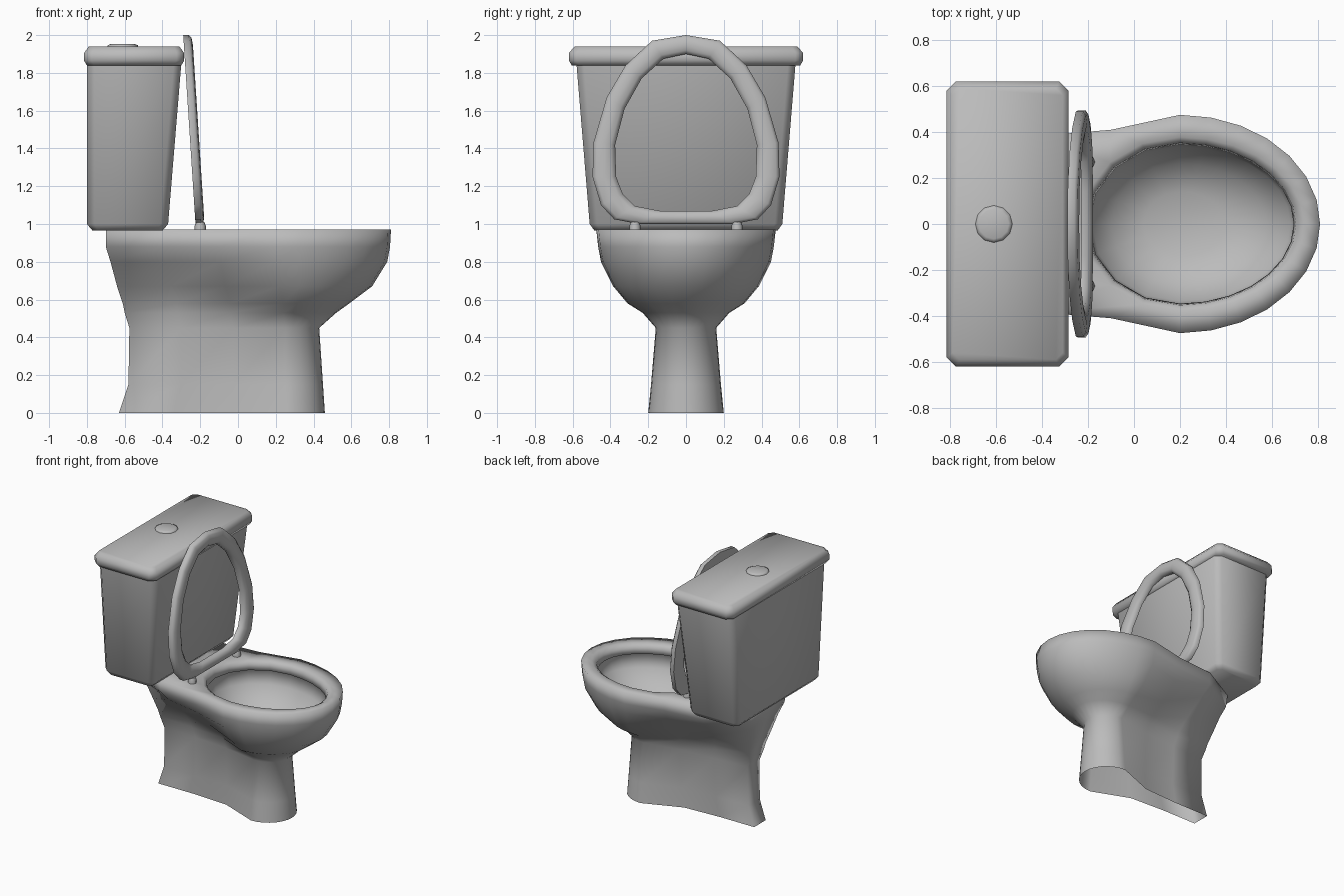
import bpy, bmesh
from math import sin, cos, pi, radians

if "Cube" in bpy.data.objects:
    bpy.data.objects.remove(bpy.data.objects["Cube"])

ceramic = bpy.data.materials.new("grey_ceramic")
ceramic.use_nodes = True
ceramic.diffuse_color = (0.5, 0.5, 0.5, 1)
ceramic.node_tree.nodes["Principled BSDF"].inputs["Base Color"].default_value = (0.5, 0.5, 0.5, 1)


def loft(name, rings, cap_start=True, cap_end=True, wrap=False, angle=60):
    """Skin a list of equal-length point rings."""
    bm = bmesh.new()
    loops = [[bm.verts.new(p) for p in ring] for ring in rings]
    pairs = list(zip(loops, loops[1:]))
    if wrap:
        pairs.append((loops[-1], loops[0]))
    for a, b in pairs:
        for i in range(len(a)):
            j = (i + 1) % len(a)
            bm.faces.new((a[i], a[j], b[j], b[i]))
    if cap_start and not wrap:
        bm.faces.new(loops[0][::-1])
    if cap_end and not wrap:
        bm.faces.new(loops[-1])
    bmesh.ops.recalc_face_normals(bm, faces=bm.faces)
    mesh = bpy.data.meshes.new(name)
    bm.to_mesh(mesh)
    bm.free()
    mesh.materials.append(ceramic)
    obj = bpy.data.objects.new(name, mesh)
    bpy.context.collection.objects.link(obj)
    bpy.ops.object.select_all(action="DESELECT")
    obj.select_set(True)
    bpy.context.view_layer.objects.active = obj
    bpy.ops.object.shade_smooth_by_angle(angle=radians(angle))


def mirrored(half):
    """Close a half outline (first and last points on the centre line)."""
    return half + [(x, -y, z) for x, y, z in half[-2:0:-1]]


STEPS = 7


def body_ring(z, back, mid, front, w_back, w_rear, w_waist, w_mid):
    """Half-ellipse nose with a tapering rear part."""
    half = []
    for i in range(STEPS):
        a = pi / 2 * i / STEPS
        half.append((mid + (front - mid) * cos(a), w_mid * sin(a), z))
    for t, w in ((0, w_mid), (1/3, w_waist), (2/3, w_rear), (1, w_back), (1, 0)):
        half.append((mid + (back - mid) * t, w, z))
    return mirrored(half)


def basin_ring(scale, z):
    """Egg-shaped opening with the same point count as the body."""
    angles = [pi / 2 * i / STEPS for i in range(STEPS)]
    angles += [pi / 2 + pi / 8 * i for i in range(5)]
    half = []
    for a in angles:
        reach = 0.5 if cos(a) > 0 else 0.4
        half.append((0.2 + scale * reach * cos(a), scale * 0.35 * sin(a), z))
    return mirrored(half)


# Pedestal with a narrow spine, bowl, rim and basin in one skin, open at the floor
levels = [
    (0.00, -0.63, 0.25, 0.46, 0.07, 0.07, 0.085, 0.20),
    (0.15, -0.58, 0.25, 0.45, 0.07, 0.075, 0.09, 0.185),
    (0.45, -0.575, 0.25, 0.43, 0.075, 0.09, 0.11, 0.16),
    (0.53, -0.60, 0.24, 0.52, 0.09, 0.105, 0.13, 0.23),
    (0.58, -0.61, 0.24, 0.59, 0.10, 0.12, 0.155, 0.31),
    (0.67, -0.64, 0.22, 0.71, 0.12, 0.175, 0.25, 0.385),
    (0.80, -0.675, 0.20, 0.79, 0.16, 0.30, 0.36, 0.45),
    (0.88, -0.70, 0.20, 0.805, 0.20, 0.37, 0.40, 0.465),
    (0.97, -0.70, 0.20, 0.81, 0.22, 0.385, 0.41, 0.475),
]
basin = [(1.08, 0.97), (1.01, 0.95), (0.99, 0.9), (1.05, 0.89),
         (0.96, 0.8), (0.75, 0.69), (0.4, 0.63)]
loft("bowl_and_pedestal", [body_ring(*l) for l in levels] + [basin_ring(*b) for b in basin],
     cap_start=False, angle=100)


def box_ring(z, x0, x1, w, c):
    """Rectangle with cut corners."""
    return [(x0 + c, -w, z), (x1 - c, -w, z), (x1, c - w, z), (x1, w - c, z),
            (x1 - c, w, z), (x0 + c, w, z), (x0, w - c, z), (x0, c - w, z)]


# Cistern and its lid
loft("tank", [box_ring(0.965, -0.77, -0.40, 0.485, 0.03),
              box_ring(1.0, -0.80, -0.37, 0.51, 0.04),
              box_ring(1.85, -0.80, -0.30, 0.58, 0.04)])
loft("tank_lid", [box_ring(1.84, -0.80, -0.30, 0.605, 0.04),
                  box_ring(1.865, -0.815, -0.285, 0.62, 0.04),
                  box_ring(1.905, -0.815, -0.285, 0.62, 0.04),
                  box_ring(1.94, -0.79, -0.31, 0.59, 0.03)])


def disc(x, y, z, r, n=12):
    return [(x + r * cos(2 * pi * i / n), y + r * sin(2 * pi * i / n), z) for i in range(n)]


# Flush button
loft("flush_button", [disc(-0.61, 0, z, r) for z, r in
                      ((1.93, 0.082), (1.946, 0.08), (1.953, 0.065))])

# Raised seat: outlines as (half width, height), leaning on the tank
outer = [(0, 2.0), (0.18, 1.97), (0.32, 1.84), (0.42, 1.67), (0.49, 1.43),
         (0.495, 1.25), (0.45, 1.1), (0.38, 1.025), (0.25, 1.0), (0, 1.0)]
inner = [(0, 1.9), (0.12, 1.875), (0.235, 1.77), (0.325, 1.61), (0.375, 1.42),
         (0.37, 1.25), (0.335, 1.16), (0.27, 1.095), (0.14, 1.07), (0, 1.07)]


def seat_ring(blend, depth):
    half = []
    for (y0, z0), (y1, z1) in zip(outer, inner):
        y, z = y0 + (y1 - y0) * blend, z0 + (z1 - z0) * blend
        half.append((-0.225 - 0.065 * (z - 1) + depth, y, z))
    return mirrored(half)


section = [(0, 0), (0, 0.03), (0.15, 0.043), (0.5, 0.048), (0.8, 0.042), (1, 0.025), (1, 0)]
loft("seat", [seat_ring(*s) for s in section], wrap=True, angle=75)

# Seat hinges
for side, label in ((1, "left"), (-1, "right")):
    loft(label + "_hinge", [disc(-0.2, 0.27 * side, z, r, 8) for z, r in
                            ((0.95, 0.03), (0.99, 0.03), (1.01, 0.022))])
